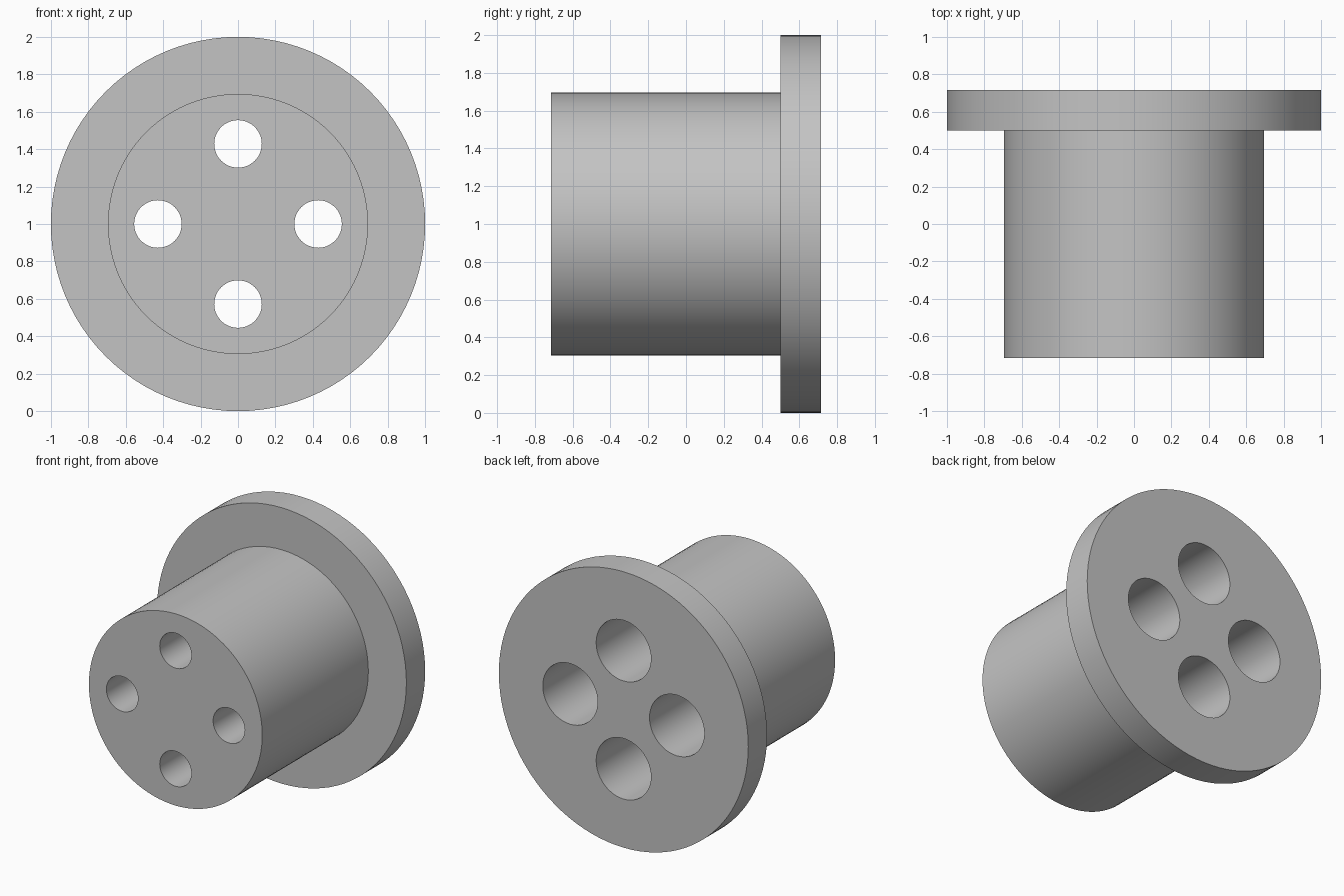
import bpy, bmesh, math
from mathutils import Matrix, Vector

cube = bpy.data.objects.get("Cube")
if cube:
    bpy.data.objects.remove(cube, do_unlink=True)

# Proportions
HALF_LEN, FLANGE_Y, STEP_Y = 0.715, 0.5, 0.0
FLANGE_R, BODY_R = 1.0, 0.695
HOLE_R, BORE_R, HOLE_RING = 0.127, 0.22, 0.428

grey = bpy.data.materials.new("plain_grey")
grey.use_nodes = True
colour = (0.55, 0.55, 0.55, 1)
grey.diffuse_color = colour
grey.node_tree.nodes["Principled BSDF"].inputs["Base Color"].default_value = colour


def revolve(name, profile, sides, centre):
    """Solid of revolution about the y axis from (radius, y) points."""
    bm = bmesh.new()
    rings = []
    for radius, y in profile:
        ring = []
        for i in range(sides):
            a = math.tau * i / sides
            ring.append(bm.verts.new((radius * math.cos(a), y, radius * math.sin(a))))
        rings.append(ring)
    for low, high in zip(rings, rings[1:]):
        for i in range(sides):
            j = (i + 1) % sides
            bm.faces.new((low[i], low[j], high[j], high[i]))
    bm.faces.new(rings[0])
    bm.faces.new(rings[-1])
    bmesh.ops.recalc_face_normals(bm, faces=bm.faces)
    bm.transform(Matrix.Translation(centre))
    mesh = bpy.data.meshes.new(name)
    bm.to_mesh(mesh)
    bm.free()
    mesh.materials.append(grey)
    obj = bpy.data.objects.new(name, mesh)
    bpy.context.collection.objects.link(obj)
    return obj


# Cylindrical body with a wide flange at the back
body = revolve("flanged_body", [(BODY_R, -HALF_LEN), (BODY_R, FLANGE_Y),
                                (FLANGE_R, FLANGE_Y), (FLANGE_R, HALF_LEN)],
               96, Vector((0, 0, 1)))
bpy.context.view_layer.objects.active = body
body.select_set(True)

# Four stepped holes, narrow at the front and wide at the back
for k in range(4):
    a = k * math.pi / 2
    centre = Vector((HOLE_RING * math.cos(a), 0, 1 + HOLE_RING * math.sin(a)))
    cutter = revolve("hole_cutter", [(HOLE_R, -1), (HOLE_R, STEP_Y),
                                     (BORE_R, STEP_Y), (BORE_R, 1)], 48, centre)
    cutter.hide_render = True
    cut = body.modifiers.new("hole", 'BOOLEAN')
    cut.operation = 'DIFFERENCE'
    cut.solver = 'EXACT'
    cut.object = cutter
    bpy.ops.object.modifier_apply(modifier=cut.name)
    bpy.data.objects.remove(cutter, do_unlink=True)

bpy.ops.object.shade_smooth_by_angle(angle=math.radians(30))
